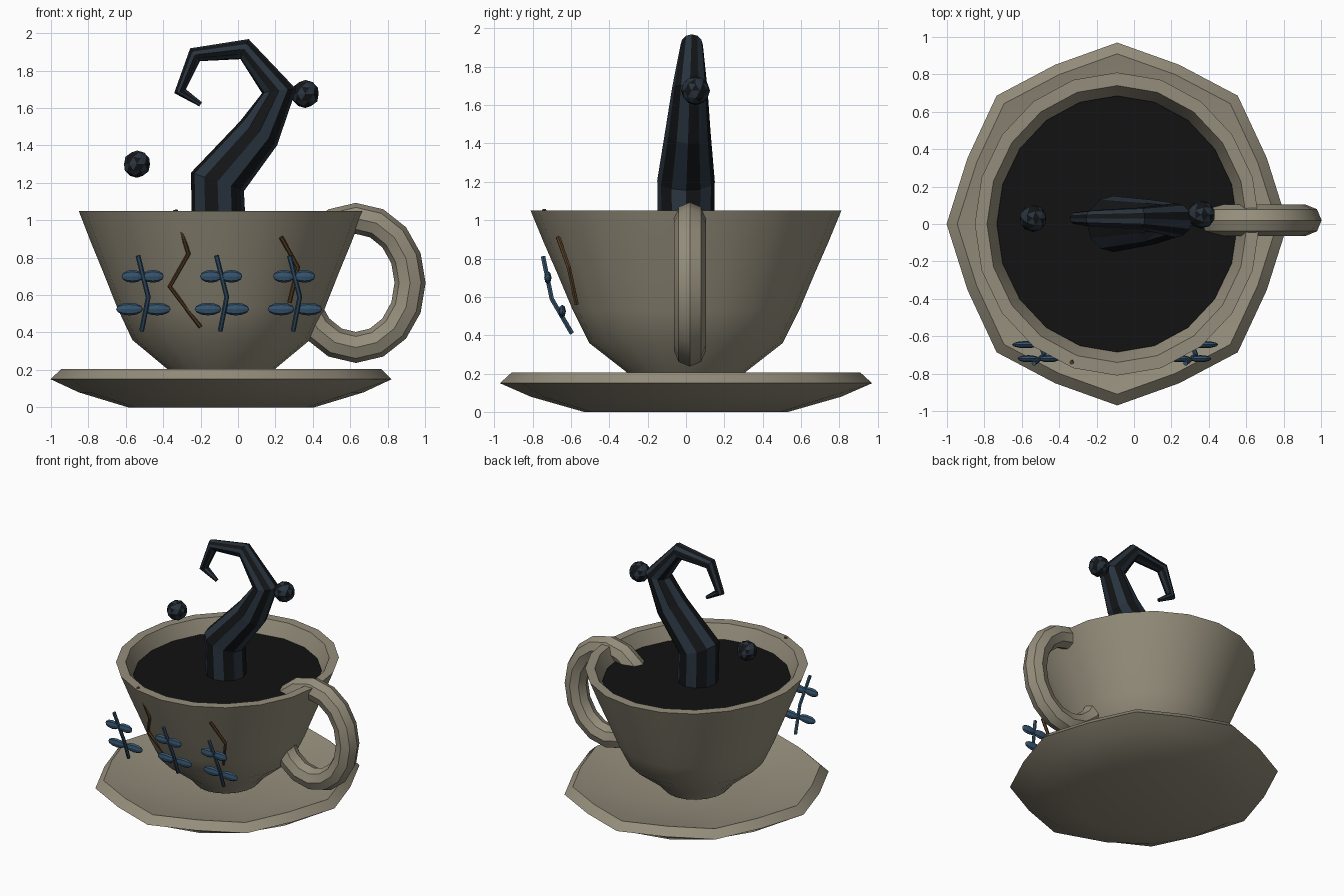
import bpy, bmesh, math
from mathutils import Vector, Matrix

if "Cube" in bpy.data.objects:
    bpy.data.objects.remove(bpy.data.objects["Cube"])

CX, SX = -0.09, 0.94   # cup centre and slight flattening along x


def mat(name, r, g, b):
    m = bpy.data.materials.new(name)
    m.diffuse_color = (r, g, b, 1)
    m.use_nodes = True
    m.node_tree.nodes["Principled BSDF"].inputs["Base Color"].default_value = m.diffuse_color
    return m


CERAMIC = mat("ceramic", 0.30, 0.27, 0.20)
COFFEE = mat("coffee", 0.006, 0.006, 0.006)
DARK = mat("dark_liquid", 0.006, 0.007, 0.008)
SLATE = mat("slate_blue", 0.022, 0.034, 0.05)
BLUE = mat("leaf_blue", 0.035, 0.085, 0.15)
BROWN = mat("crack_brown", 0.09, 0.045, 0.015)


def finish(bm, name, mats, smooth=True):
    bmesh.ops.recalc_face_normals(bm, faces=bm.faces)
    me = bpy.data.meshes.new(name)
    bm.to_mesh(me)
    bm.free()
    for m in mats:
        me.materials.append(m)
    ob = bpy.data.objects.new(name, me)
    bpy.context.collection.objects.link(ob)
    if smooth:
        bpy.ops.object.select_all(action='DESELECT')
        ob.select_set(True)
        bpy.context.view_layer.objects.active = ob
        bpy.ops.object.shade_smooth_by_angle(angle=math.radians(30))
    return ob


def skin(bm, rings, closed=False):
    """Join rings of vertices with quads."""
    n, k = len(rings), len(rings[0])
    for i in range(n if closed else n - 1):
        a, b = rings[i], rings[(i + 1) % n]
        for j in range(k):
            bm.faces.new((a[j], a[(j + 1) % k], b[(j + 1) % k], b[j]))
    if not closed:
        bm.faces.new(rings[0])
        bm.faces.new(rings[-1])


def lathe(name, profile, segs, material, lobe=lambda i, z: 1.0):
    """Revolve (radius, z) points around the cup axis."""
    bm = bmesh.new()
    rings = []
    for r, z in profile:
        rings.append([bm.verts.new((
            CX + SX * r * lobe(i, z) * math.cos(2 * math.pi * i / segs),
            r * lobe(i, z) * math.sin(2 * math.pi * i / segs), z)) for i in range(segs)])
    skin(bm, rings)
    return finish(bm, name, [material])


def tube_mesh(bm, pts, radii, sides, closed=False):
    """Tube along a path that never runs straight along y."""
    pts = [Vector(p) for p in pts]
    n = len(pts)
    rings = []
    for i, p in enumerate(pts):
        if closed:
            prev, nxt = pts[i - 1], pts[(i + 1) % n]
        else:
            prev, nxt = pts[max(i - 1, 0)], pts[min(i + 1, n - 1)]
        t1 = (p - prev).normalized() if p != prev else Vector()
        t2 = (nxt - p).normalized() if p != nxt else Vector()
        t = (t1 + t2).normalized()
        u = t.cross(Vector((0, 1, 0))).normalized()
        v = t.cross(u)
        rings.append([bm.verts.new(p + radii[i] * (
            u * math.cos(2 * math.pi * j / sides) + v * math.sin(2 * math.pi * j / sides)))
            for j in range(sides)])
    skin(bm, rings, closed)


def thin_line(name, pts, r, material):
    bm = bmesh.new()
    tube_mesh(bm, pts, [r] * len(pts), 6)
    return finish(bm, name, [material])


# Saucer: eight soft corners on the rim, round foot
def saucer_lobe(i, z):
    return 0.95 if i % 2 and z > 0.13 else 1.0


lathe("saucer", [(0.53, 0), (0.81, 0.08), (0.97, 0.15), (0.91, 0.205), (0.55, 0.125), (0.2, 0.11)],
      16, CERAMIC, saucer_lobe)

# Cup with a hollow interior, and the liquid surface
lathe("cup", [(0.24, 0.13), (0.30, 0.20), (0.505, 0.36), (0.59, 0.53), (0.67, 0.72), (0.74, 0.88),
              (0.81, 1.05), (0.74, 1.05), (0.69, 0.94), (0.58, 0.65), (0.42, 0.38), (0.2, 0.26)],
      20, CERAMIC)
lathe("coffee", [(0.675, 0.93), (0.685, 0.95)], 20, COFFEE)

# Ring handle passing through the cup wall
bm = bmesh.new()
loop = [2 * math.pi * i / 16 for i in range(16)]
tube_mesh(bm, [(0.63 + 0.29 * math.cos(a), 0.02, 0.665 + 0.345 * math.sin(a)) for a in loop],
          [0.083] * 16, 8, closed=True)
finish(bm, "handle", [CERAMIC])

# Curling tentacle, with alternating dark and slate triangles
bm = bmesh.new()
tube_mesh(bm,
          [(-0.10, 0, 0.90), (-0.11, 0, 1.205), (0.11, 0.01, 1.465), (0.22, 0.02, 1.69),
           (0.035, 0.03, 1.915), (-0.23, 0.03, 1.885), (-0.31, 0.03, 1.69), (-0.20, 0.03, 1.62)],
          [0.145, 0.15, 0.118, 0.092, 0.058, 0.043, 0.033, 0.013], 12)
tris = bmesh.ops.triangulate(bm, faces=[f for f in bm.faces if len(f.verts) == 4])["faces"]
for i, f in enumerate(tris):
    f.material_index = i % 2
finish(bm, "tentacle", [DARK, SLATE], smooth=False)

# Floating droplets
for k, (x, y, z, r) in enumerate([(-0.54, 0.03, 1.30, 0.073), (0.36, 0.05, 1.675, 0.075)]):
    bm = bmesh.new()
    bmesh.ops.create_icosphere(bm, subdivisions=2, radius=r, matrix=Matrix.Translation((x, y, z)))
    for i, f in enumerate(bm.faces):
        f.material_index = i % 2
    finish(bm, f"droplet_{k + 1}", [DARK, SLATE], smooth=False)

# Three painted sprigs across the front
for k, dx in enumerate((0, 0.42, 0.81)):
    thin_line(f"sprig_stem_{k + 1}",
              [(-0.535 + dx, -0.745, 0.81), (-0.48 + dx, -0.70, 0.59), (-0.515 + dx, -0.595, 0.41)],
              0.013, BLUE)
    bm = bmesh.new()
    for x, y, z, rx in [(-0.565, -0.72, 0.70, 0.058), (-0.455, -0.72, 0.70, 0.058),
                        (-0.58, -0.645, 0.525, 0.072), (-0.432, -0.645, 0.525, 0.072)]:
        m = Matrix.Translation((x + dx, y, z)) @ Matrix.Diagonal((rx, 0.019, 0.034, 1))
        m = m @ Matrix.Rotation(math.pi / 2, 4, 'Y')
        bmesh.ops.create_uvsphere(bm, u_segments=8, v_segments=6, radius=1, matrix=m)
    finish(bm, f"sprig_leaves_{k + 1}", [BLUE], smooth=False)

# Cracks in the glaze
thin_line("crack_left", [(-0.335, -0.74, 1.055), (-0.265, -0.695, 0.82),
                         (-0.365, -0.575, 0.645), (-0.20, -0.525, 0.43)], 0.012, BROWN)
thin_line("crack_right", [(0.23, -0.667, 0.91), (0.32, -0.61, 0.75), (0.275, -0.57, 0.56)],
          0.012, BROWN)
